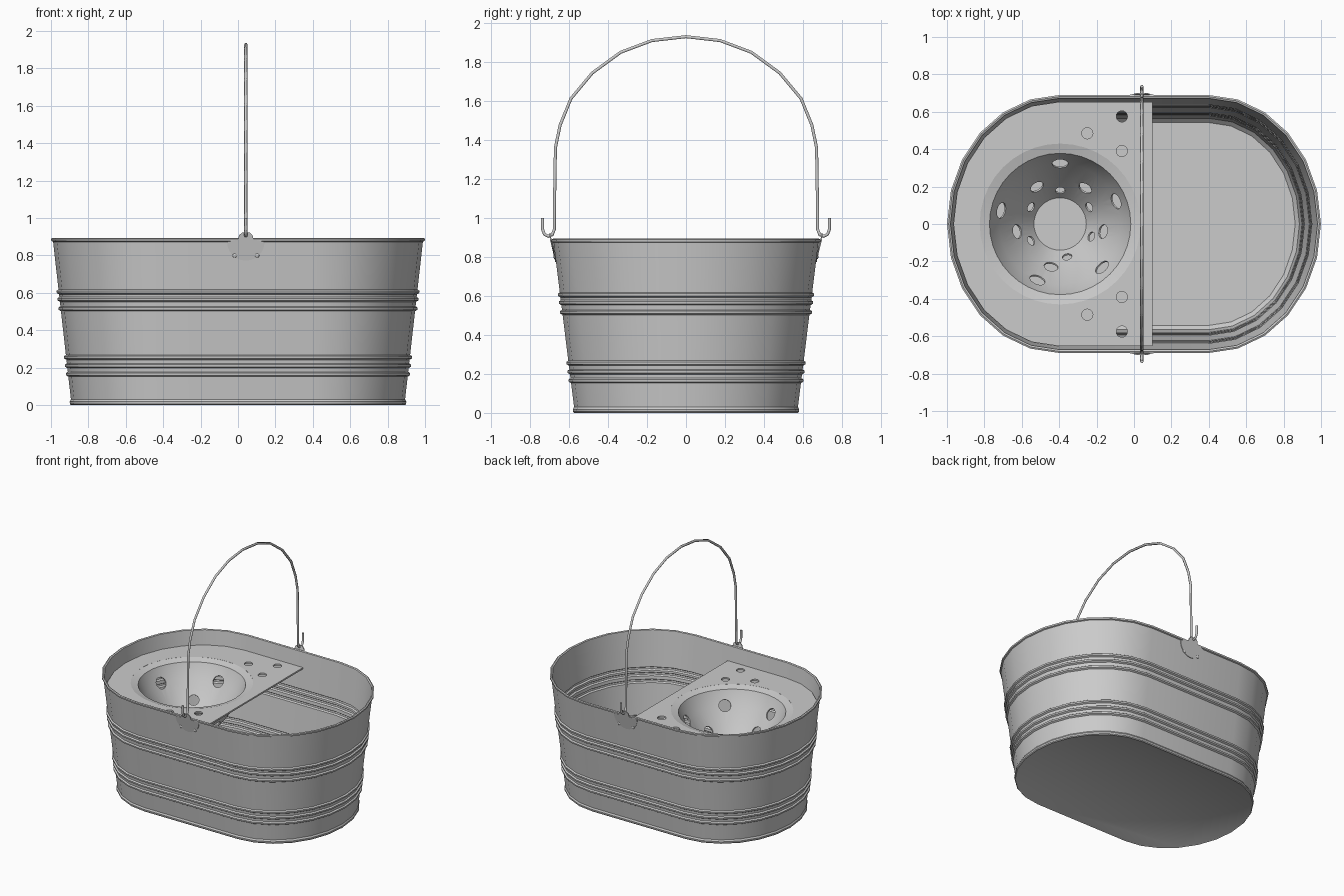
import bpy, bmesh, math
from mathutils import Vector, Matrix

if "Cube" in bpy.data.objects:
    bpy.data.objects.remove(bpy.data.objects["Cube"])

H = 0.885          # rim height
CX = 0.40          # centre of each rounded end
PLATE_Z = 0.78
FUN_X = -0.395     # funnel centre


def loft(bm, rings):
    """Skin a list of equal-length rings and cap both ends."""
    loops = [[bm.verts.new(p) for p in r] for r in rings]
    n = len(loops[0])
    for a, b in zip(loops, loops[1:]):
        for i in range(n):
            j = (i + 1) % n
            bm.faces.new((a[i], a[j], b[j], b[i]))
    bm.faces.new(loops[0][::-1])
    bm.faces.new(loops[-1])


def finish(bm, name, smooth=True):
    bmesh.ops.recalc_face_normals(bm, faces=bm.faces)
    me = bpy.data.meshes.new(name)
    bm.to_mesh(me)
    bm.free()
    ob = bpy.data.objects.new(name, me)
    bpy.context.collection.objects.link(ob)
    if smooth:
        shade(ob)
    return ob


def shade(ob):
    bpy.ops.object.select_all(action='DESELECT')
    ob.select_set(True)
    bpy.context.view_layer.objects.active = ob
    bpy.ops.object.shade_smooth_by_angle(angle=math.radians(32))


def circle(r, z, n=40, cx=FUN_X):
    return [(cx + r * math.cos(2 * math.pi * i / n), r * math.sin(2 * math.pi * i / n), z) for i in range(n)]


def wall_y(z):
    return 0.57 + 0.11 * z / H


def oval(z, off):
    """Oval outline of the tapered bucket at height z, grown by off."""
    hx, hy = 0.89 + 0.10 * z / H + off, wall_y(z) + off
    pts = []
    for s, start in ((1, -90), (-1, 90)):
        for k in range(13):
            t = math.radians(start + 15 * k)
            pts.append((s * CX + (hx - CX) * math.cos(t), hy * math.sin(t), z))
    return pts


def cut(ob, bm):
    """Subtract the cutter mesh from ob, then discard the cutter."""
    c = finish(bm, "cutter", False)
    c.hide_render = True
    m = ob.modifiers.new("holes", 'BOOLEAN')
    m.operation, m.solver, m.object = 'DIFFERENCE', 'EXACT', c
    bpy.context.view_layer.objects.active = ob
    bpy.ops.object.modifier_apply(modifier=m.name)
    bpy.data.objects.remove(c)
    shade(ob)


def drill(bm, centre, direction, r, half, n=16):
    """Add a cylinder along direction to a cutter mesh."""
    q = Vector(direction).to_track_quat('Z', 'Y')
    loft(bm, [[Vector(centre) + q @ Vector((r * math.cos(2 * math.pi * i / n),
               r * math.sin(2 * math.pi * i / n), h)) for i in range(n)] for h in (-half, half)])


# bucket: tapered oval sheet with two groups of three pressed ribs
wall = [(0.03, 0.0)]
for z in (0.165, 0.21, 0.255, 0.515, 0.565, 0.605):
    wall += [(z - 0.013, 0), (z - 0.006, 0.011), (z + 0.006, 0.011), (z + 0.013, 0)]
profile = [(0.004, -0.004), (0.0, 0.003), (0.006, 0.008), (0.018, 0.008)] + wall
profile += [(H - 0.012, 0), (H - 0.008, 0.009), (H + 0.004, 0.009), (H + 0.008, 0.0), (H + 0.004, -0.009)]
profile += [(z, o - 0.009) for z, o in wall[:0:-1]] + [(0.04, -0.010), (0.016, -0.030)]
bm = bmesh.new()
loft(bm, [oval(z, o) for z, o in profile])
finish(bm, "bucket")

# drainer plate covering one end
bm = bmesh.new()
outline = [(0.10, 0.653)]
for k in range(13):
    t = math.radians(90 + 15 * k)
    outline.append((-CX + 0.565 * math.cos(t), 0.653 * math.sin(t)))
outline.append((0.10, -0.653))
loft(bm, [[(x, y, z) for x, y in outline] for z in (PLATE_Z - 0.012, PLATE_Z)])
plate = finish(bm, "drainer_plate", False)
bm = bmesh.new()
loft(bm, [circle(0.43, PLATE_Z - 0.1), circle(0.43, PLATE_Z + 0.1)])
for s in (1, -1):
    for x, y in ((-0.065, 0.575), (-0.065, 0.39), (-0.25, 0.485)):
        drill(bm, (x, s * y, PLATE_Z), (0, 0, 1), 0.03, 0.05)
cut(plate, bm)

# wringer funnel: lathed cone with a flat bottom and three rows of holes
inner = [(0.14, 0.42), (0.235, 0.535), (0.325, 0.663), (0.365, 0.735), (0.378, 0.765), (0.432, PLATE_Z)]
outer = [(0.432, PLATE_Z - 0.01), (0.388, 0.757), (0.374, 0.730), (0.333, 0.658), (0.243, 0.529), (0.145, 0.41)]
bm = bmesh.new()
loft(bm, [circle(r, z) for r, z in inner + outer])
funnel = finish(bm, "wringer_funnel", False)
bm = bmesh.new()
rows = [(0.325, 0.663, 0.043, [90, 22, -46, -112, 167]),
        (0.235, 0.535, 0.038, [122, 55, -10, -102, -170]),
        (0.180, 0.468, 0.026, [90, 150, 210, 282, 338, 30])]
for r, z, rad, angles in rows:
    for a in angles:
        c, s = math.cos(math.radians(a)), math.sin(math.radians(a))
        drill(bm, (FUN_X + r * c, r * s, z), (0.82 * c, 0.82 * s, -0.57), rad, 0.03)
cut(funnel, bm)

# ears riveted to each long side, holding the handle hooks
HX = 0.042
for s, side in ((1, "back"), (-1, "front")):
    shape = [(HX + 0.10 * math.cos(math.radians(a)), 0.872 + 0.10 * math.sin(math.radians(a)))
             for a in range(180, 361, 15)]
    shape += [(HX + 0.042, 0.885), (HX + 0.036, 0.908), (HX + 0.020, 0.922),
              (HX - 0.020, 0.922), (HX - 0.036, 0.908), (HX - 0.042, 0.885)]
    bm = bmesh.new()
    loft(bm, [[(x, s * (wall_y(z) + d + (0.012 if z > 0.88 else 0)), z) for x, z in shape]
              for d in (-0.003, 0.004)])
    finish(bm, side + "_ear")
    bm = bmesh.new()
    for dx in (-0.06, 0.06):
        m = Matrix.Translation((HX + dx, s * (wall_y(0.80) + 0.003), 0.80)) @ Matrix.Diagonal((1, 0.5, 1, 1))
        bmesh.ops.create_uvsphere(bm, u_segments=12, v_segments=8, radius=0.012, matrix=m)
    finish(bm, side + "_rivets")

# wire handle with hooked ends
half = [(0.735, 1.0), (0.735, 0.94), (0.725, 0.915), (0.705, 0.905), (0.685, 0.913), (0.675, 0.94),
        (0.672, 1.20), (0.669, 1.36), (0.645, 1.475), (0.59, 1.61), (0.48, 1.742), (0.335, 1.848), (0.175, 1.908)]
path = half + [(0, 1.928)] + [(-y, z) for y, z in reversed(half)]
cu = bpy.data.curves.new("handle", 'CURVE')
cu.dimensions = '3D'
cu.bevel_depth = 0.009
cu.bevel_resolution = 1
cu.use_fill_caps = True
sp = cu.splines.new('POLY')
sp.points.add(len(path) - 1)
for p, (y, z) in zip(sp.points, path):
    p.co = (HX, y, z, 1)
bpy.context.collection.objects.link(bpy.data.objects.new("handle", cu))
